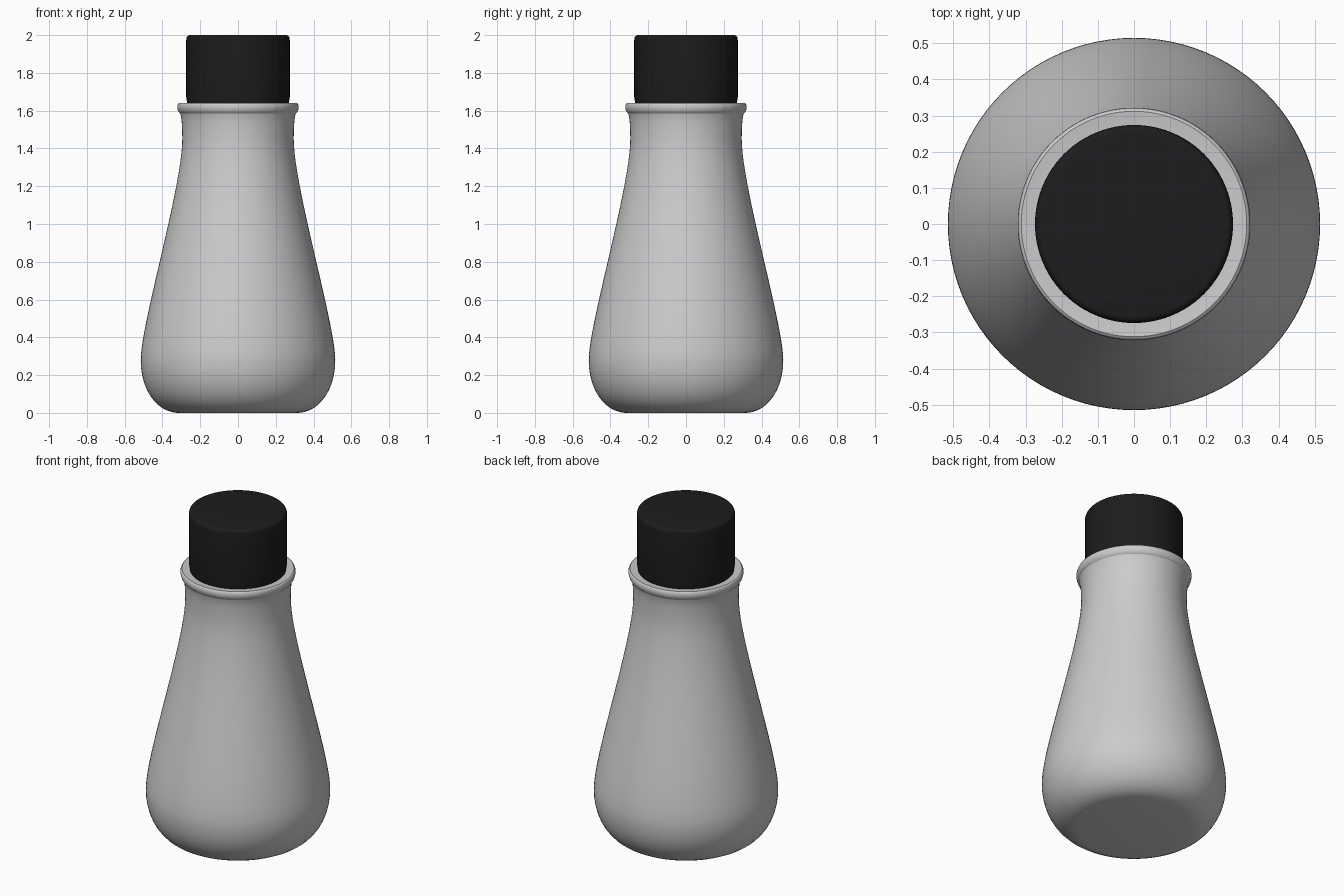
import bpy
import math
from mathutils import Vector
from mathutils.geometry import interpolate_bezier

if "Cube" in bpy.data.objects:
    bpy.data.objects.remove(bpy.data.objects["Cube"])


def bez(p0, h0, h1, p1, n):
    pts = interpolate_bezier(*[Vector((r, 0, z)) for r, z in (p0, h0, h1, p1)], n)
    return [(p.x, p.z) for p in pts]


def lathe(name, profile, segments=96):
    # profile runs from the bottom centre to the top centre, poles at both ends
    verts = [(0, 0, profile[0][1]), (0, 0, profile[-1][1])]
    faces = []
    for r, z in profile:
        for s in range(segments):
            a = 2 * math.pi * s / segments
            verts.append((r * math.cos(a), r * math.sin(a), z))
    last = 2 + (len(profile) - 1) * segments
    for s in range(segments):
        t = (s + 1) % segments
        faces.append((0, 2 + t, 2 + s))
        faces.append((1, last + s, last + t))
        for k in range(len(profile) - 1):
            a = 2 + k * segments
            b = a + segments
            faces.append((a + s, a + t, b + t, b + s))
    mesh = bpy.data.meshes.new(name)
    mesh.from_pydata(verts, [], faces)
    obj = bpy.data.objects.new(name, mesh)
    bpy.context.collection.objects.link(obj)
    bpy.ops.object.select_all(action='DESELECT')
    obj.select_set(True)
    bpy.context.view_layer.objects.active = obj
    return obj


# Bottle body: rounded base, tapering shoulder, neck and rolled lip
profile = bez((0.32, 0), (0.43, 0.005), (0.515, 0.12), (0.515, 0.28), 12)
profile += bez((0.515, 0.28), (0.515, 0.47), (0.295, 1.2), (0.295, 1.45), 24)[1:]
profile += bez((0.295, 1.45), (0.295, 1.52), (0.298, 1.56), (0.306, 1.585), 6)[1:]
profile += bez((0.306, 1.585), (0.323, 1.595), (0.328, 1.635), (0.312, 1.64), 8)[1:]
profile += [(0.295, 1.638), (0.26, 1.635)]
lathe("bottle_body", profile)
bpy.ops.object.shade_smooth_by_angle(angle=math.radians(30))

# Cap: slightly tapered cylinder with a small rounded top edge
cap_profile = [(0.268, 1.635), (0.274, 1.67), (0.274, 1.975)]
cap_profile += bez((0.274, 1.975), (0.274, 1.99), (0.267, 2.0), (0.255, 2.0), 6)[1:]
cap = lathe("cap", cap_profile)
bpy.ops.object.shade_smooth_by_angle(angle=math.radians(30))
black = bpy.data.materials.new("black_plastic")
black.diffuse_color = (0.012, 0.012, 0.012, 1)
black.use_nodes = True
black.node_tree.nodes["Principled BSDF"].inputs["Base Color"].default_value = black.diffuse_color
cap.data.materials.append(black)
